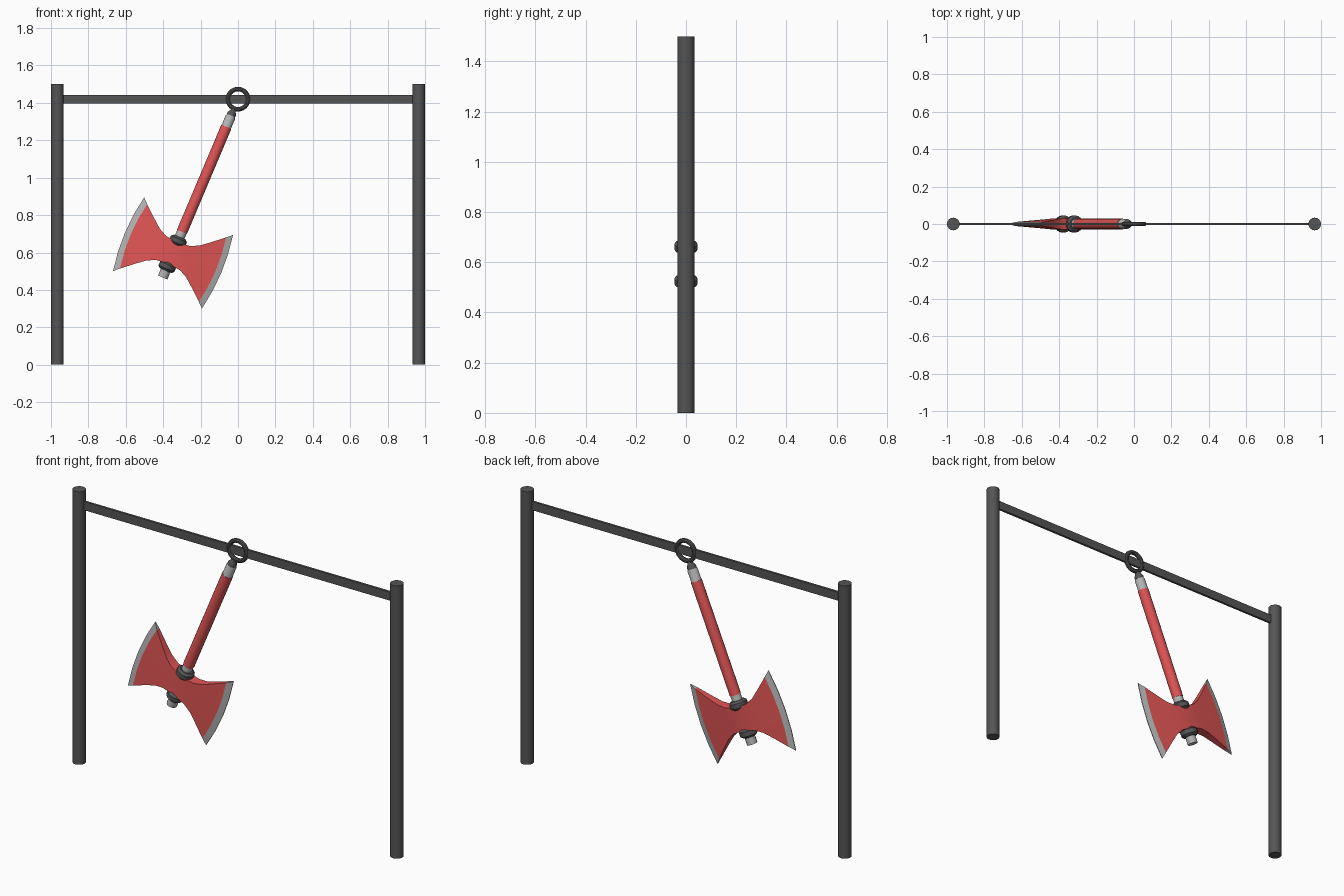
import bpy, bmesh, math
from mathutils import Matrix

if "Cube" in bpy.data.objects:
    bpy.data.objects.remove(bpy.data.objects["Cube"])


def material(name, rgb):
    m = bpy.data.materials.new(name)
    m.diffuse_color = (*rgb, 1)
    m.use_nodes = True
    m.node_tree.nodes["Principled BSDF"].inputs["Base Color"].default_value = m.diffuse_color
    return m


RED = material("red", (0.75, 0.09, 0.09))
DARK = material("dark_grey", (0.09, 0.09, 0.09))
SILVER = material("silver", (0.45, 0.45, 0.45))

PIVOT_Z = 1.42
SWING = Matrix.Translation((0, 0, PIVOT_Z)) @ Matrix.Rotation(math.radians(22.9), 4, 'Y')


def finish(bm, name, mat, matrix, angle=35):
    bmesh.ops.recalc_face_normals(bm, faces=bm.faces)
    me = bpy.data.meshes.new(name)
    bm.to_mesh(me)
    bm.free()
    me.materials.append(mat)
    ob = bpy.data.objects.new(name, me)
    bpy.context.collection.objects.link(ob)
    ob.matrix_world = matrix
    bpy.ops.object.select_all(action='DESELECT')
    ob.select_set(True)
    bpy.context.view_layer.objects.active = ob
    bpy.ops.object.shade_smooth_by_angle(angle=math.radians(angle))
    return ob


def lathe(name, profile, mat, matrix, sides=16):
    """Capped solid turned around z from (radius, z) points."""
    bm = bmesh.new()
    rings = [[bm.verts.new((r * math.cos(2 * math.pi * i / sides),
                            r * math.sin(2 * math.pi * i / sides), z))
              for i in range(sides)] for r, z in profile]
    for a, b in zip(rings, rings[1:]):
        for i in range(sides):
            j = (i + 1) % sides
            bm.faces.new((a[i], a[j], b[j], b[i]))
    bm.faces.new(rings[0])
    bm.faces.new(rings[-1])
    return finish(bm, name, mat, matrix)


def slab(name, stations, mat, matrix):
    """Blade solid from (u, half height, half thickness, bulge) stations."""
    rows = (-1, -0.5, 0, 0.5, 1)
    bm = bmesh.new()
    loops = []
    for u, h, t, bulge in stations:
        pts = [(v, -t) for v in rows] + [(v, t) for v in reversed(rows)]
        loops.append([bm.verts.new((u + bulge * (1 - v * v), y, v * h)) for v, y in pts])
    n = len(loops[0])
    for a, b in zip(loops, loops[1:]):
        for i in range(n):
            j = (i + 1) % n
            bm.faces.new((a[i], a[j], b[j], b[i]))
    for loop in (loops[0], loops[-1]):
        for i in range(len(rows) - 1):
            bm.faces.new((loop[i], loop[i + 1], loop[n - 2 - i], loop[n - 1 - i]))
    return finish(bm, name, mat, matrix)


# upright posts
for side, label in ((-1, "left"), (1, "right")):
    lathe(label + "_post", [(0.034, 0), (0.034, 1.5)], DARK,
          Matrix.Translation((side * 0.966, 0, 0)))

# flat crossbar
bm = bmesh.new()
bmesh.ops.create_cube(bm, size=1, matrix=Matrix.Diagonal((1.9, 0.013, 0.047, 1)))
finish(bm, "crossbar", DARK, Matrix.Translation((0, 0, 1.419)))

# hanging ring
bpy.ops.mesh.primitive_torus_add(major_radius=0.054, minor_radius=0.012,
                                 major_segments=32, minor_segments=10,
                                 location=(0, 0, PIVOT_Z), rotation=(math.pi / 2, 0, 0))
ring = bpy.context.object
ring.name = "hanging_ring"
ring.data.materials.append(DARK)
bpy.ops.object.shade_smooth_by_angle()

# eye stub, shaft and grip
lathe("ring_stub", [(0.010, -0.056), (0.014, -0.066), (0.024, -0.084), (0.024, -0.095)], DARK, SWING)
lathe("shaft", [(0.018, -0.085), (0.027, -0.105), (0.027, -1.035)], SILVER, SWING)
lathe("grip", [(0.029, -0.16), (0.029, -0.77)], RED, SWING)

# collars above and below the head
for w, flip, label in ((0.823, 1, "upper"), (0.972, -1, "lower")):
    lathe(label + "_collar",
          [(0.034, -w + flip * 0.023), (0.046, -w + flip * 0.012),
           (0.046, -w - flip * 0.012), (0.034, -w - flip * 0.023)], DARK, SWING)

# double axe head
HEAD = SWING @ Matrix.Translation((0, 0, -0.893))
half = [(0.07, 0.070, 0.029, 0), (0.115, 0.092, 0.024, 0.004),
        (0.16, 0.128, 0.019, 0.010), (0.229, 0.187, 0.011, 0.018)]
left = [(-u, h, t, -b) for u, h, t, b in reversed(half)]
slab("axe_head", left + [(0, 0.062, 0.033, 0)] + half, RED, HEAD)
for s, label in ((-1, "left"), (1, "right")):
    slab(label + "_cutting_edge",
         [(s * 0.229, 0.187, 0.011, s * 0.018), (s * 0.258, 0.214, 0.002, s * 0.021)],
         SILVER, HEAD)
